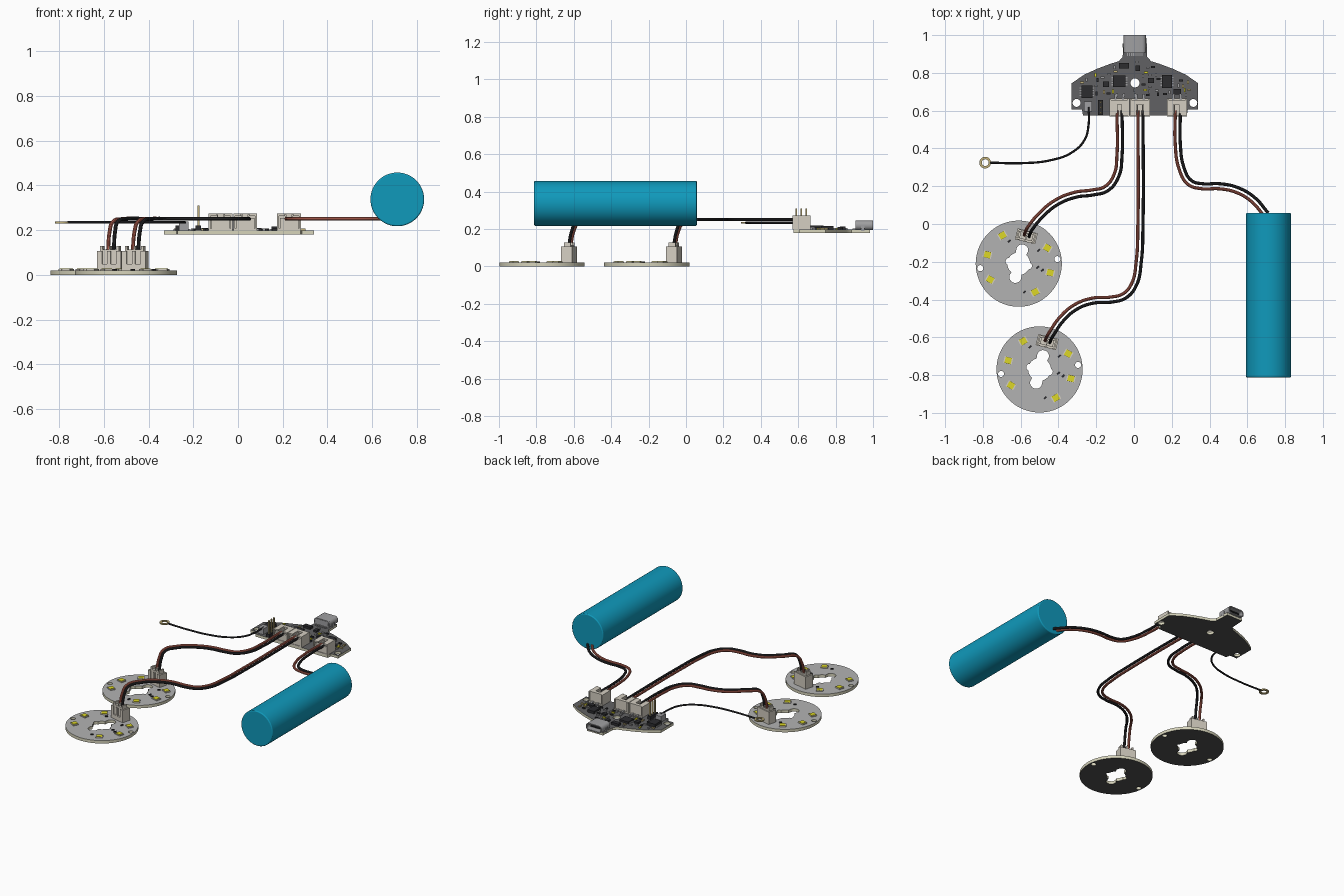
import bpy, bmesh, random
from math import sin, cos, pi, radians, sqrt, atan2
from mathutils import Matrix, Vector

if "Cube" in bpy.data.objects:
    bpy.data.objects.remove(bpy.data.objects["Cube"])

random.seed(4)


def mat(name, r, g, b):
    m = bpy.data.materials.new(name)
    m.diffuse_color = (r, g, b, 1)
    m.use_nodes = True
    m.node_tree.nodes["Principled BSDF"].inputs["Base Color"].default_value = m.diffuse_color
    return m


CREAM = mat("cream", .68, .66, .50)
IVORY = mat("ivory", .66, .62, .54)
MASK = mat("dark_mask", .12, .12, .125)
UNDER = mat("under_mask", .08, .08, .08)
LIGHT = mat("light_mask", .45, .45, .45)
BLACK = mat("black", .025, .025, .028)
RED = mat("red_wire", .50, .13, .09)
YELLOW = mat("yellow", .72, .68, .02)
BLUE = mat("blue", .005, .32, .50)
METAL = mat("metal", .35, .35, .36)
GOLD = mat("gold", .55, .45, .2)


def box(name, x, y, z, w, d, h, m, rot=0):
    """Box standing on z, centred on x, y."""
    bm = bmesh.new()
    bmesh.ops.create_cube(bm, size=1, matrix=Matrix.Translation((x, y, z + h / 2))
                          @ Matrix.Rotation(rot, 4, 'Z') @ Matrix.Diagonal((w, d, h, 1)))
    me = bpy.data.meshes.new(name)
    bm.to_mesh(me)
    bm.free()
    me.materials.append(m)
    ob = bpy.data.objects.new(name, me)
    bpy.context.collection.objects.link(ob)
    return ob


def to_mesh(ob):
    bpy.ops.object.select_all(action='DESELECT')
    ob.select_set(True)
    bpy.context.view_layer.objects.active = ob
    bpy.ops.object.convert(target='MESH')
    ob = bpy.context.object
    bpy.ops.object.shade_smooth_by_angle(angle=radians(35))
    return ob


def plate(name, outlines, z0, z1, side, top=None, bottom=None):
    """Flat plate from an outline followed by its holes."""
    cu = bpy.data.curves.new(name, 'CURVE')
    cu.dimensions, cu.fill_mode, cu.extrude = '2D', 'BOTH', (z1 - z0) / 2
    for pts in outlines:
        s = cu.splines.new('POLY')
        s.points.add(len(pts) - 1)
        for p, (x, y) in zip(s.points, pts):
            p.co = (x, y, 0, 1)
        s.use_cyclic_u = True
    ob = bpy.data.objects.new(name, cu)
    bpy.context.collection.objects.link(ob)
    ob = to_mesh(ob)
    ob.data.transform(Matrix.Translation((0, 0, (z0 + z1) / 2)))
    ob.data.materials.clear()
    for m in (side, top or side, bottom or side):
        ob.data.materials.append(m)
    for f in ob.data.polygons:
        if abs(f.normal.z) > .9:
            f.material_index = 1 if f.center.z > (z0 + z1) / 2 else 2
    return ob


def circle(x, y, r, n=24):
    return [(x + r * cos(2 * pi * i / n), y + r * sin(2 * pi * i / n)) for i in range(n)]


def clover(x, y, circles, n=96):
    """Outline of overlapping circles seen from the centre."""
    pts = []
    for i in range(n):
        a, best = 2 * pi * i / n, 0
        for cx, cy, r in circles:
            dot, cross = cx * cos(a) + cy * sin(a), cx * sin(a) - cy * cos(a)
            if abs(cross) < r:
                best = max(best, dot + sqrt(r * r - cross * cross))
        pts.append((x + best * cos(a), y + best * sin(a)))
    return pts


def wire(name, pts, r, m):
    cu = bpy.data.curves.new(name, 'CURVE')
    cu.dimensions, cu.bevel_depth, cu.bevel_resolution = '3D', r, 3
    cu.use_fill_caps, cu.resolution_u = True, 8
    s = cu.splines.new('BEZIER')
    s.bezier_points.add(len(pts) - 1)
    for b, p in zip(s.bezier_points, pts):
        b.co = p
        b.handle_left_type = b.handle_right_type = 'AUTO'
    cu.materials.append(m)
    ob = bpy.data.objects.new(name, cu)
    bpy.context.collection.objects.link(ob)
    return to_mesh(ob)


def wire_pair(name, pts, gap=.0135):
    """Red wire right of the path, black wire left of it."""
    pts = [Vector(p if len(p) == 3 else (*p, .25)) for p in pts]
    for col, m, side in (("red", RED, gap), ("black", BLACK, -gap)):
        out = []
        for i, p in enumerate(pts):
            t = (pts[min(i + 1, len(pts) - 1)] - pts[max(i - 1, 0)]).xy.normalized()
            out.append(p + Vector((t.y, -t.x, 0)) * side)
        wire(f"{name}_{col}_wire", out, .0085, m)


def socket(name, local, z, w, d, h, m=IVORY):
    """Open-fronted or open-topped housing from (x, y, z, w, d, h) fractions."""
    for i, (x, y, dz, a, b, c) in enumerate(local):
        cx, cy, rot = name[1]
        px, py = x * w, y * d
        box(f"{name[0]}_{i}", cx + px * cos(rot) - py * sin(rot), cy + px * sin(rot) + py * cos(rot),
            z + dz * h, a * w, b * d, c * h, m, rot)


# Round light boards
TILT = radians(-14)
for n, (cx, cy) in enumerate(((-.61, -.21), (-.5, -.77)), 1):
    holes = [clover(cx, cy, [(0, 0, .06), (.018, .07, .032), (-.018, -.07, .032),
                             (.052, -.012, .018), (-.052, .012, .018)]),
             circle(cx - .204, cy - .024, .016), circle(cx + .204, cy + .024, .016)]
    plate(f"light_board_{n}", [circle(cx, cy, .228, 96)] + holes, 0, .02, CREAM, LIGHT, UNDER)
    for a in (120, 29, 164, -16, 209, 300):
        r = radians(a)
        lx, ly = cx + .173 * cos(r), cy + .173 * sin(r)
        rot = radians(30 if a in (120, 300) else -30 if a in (29, 209) else -14)
        box(f"led_base_{n}", lx, ly, .02, .046, .036, .006, IVORY, rot)
        box(f"led_{n}", lx, ly, .026, .034, .034, .003, YELLOW, rot)
    for x, y in ((.10, -.02), (.125, -.035), (.105, .07), (.03, -.15), (-.05, .12)):
        box(f"light_board_part_{n}", cx + x, cy + y, .02, .018, .01, .006, BLACK, TILT + 1)
    # Upright connector: walled housing with a plug inside
    socket((f"light_connector_{n}", (cx + .04, cy + .145, TILT)),
           [(0, 0, 0, 1, 1, .3), (-.46, 0, .3, .08, 1, .6), (.46, 0, .3, .08, 1, .6),
            (0, .45, .3, .84, .1, .6), (-.36, -.45, .3, .14, .1, .6), (.36, -.45, .3, .14, .1, .6),
            (0, -.45, .3, .14, .1, .6), (0, 0, .3, .78, .62, .68),
            (-.34, 0, .98, .1, .62, .17), (.34, 0, .98, .1, .62, .17), (0, 0, .98, .06, .62, .17)],
           .02, .11, .06, .095)

# Control board with curved top and port tongue
half = [(.275, .575), (.28, .605), (.335, .605), (.335, .745), (.27, .79), (.2, .822),
        (.13, .848), (.085, .862), (.065, .885), (.06, .985)]
outline = [(.005 + x, y) for x, y in half] + [(.005 - x, y) for x, y in reversed(half)]
plate("control_board", [outline, circle(-.304, .641, .021), circle(.314, .641, .021),
                        circle(.005, .747, .024)], .18, .198, CREAM, MASK, UNDER)
ZB = .198

# Side-entry connectors with plugs
for n, x in enumerate((-.078, .032, .228), 1):
    socket((f"board_connector_{n}", (x, .617, 0)),
           [(0, 0, 0, 1, 1, .12), (-.46, 0, .12, .08, 1, .88), (.46, 0, .12, .08, 1, .88),
            (0, .3, .12, .84, .25, .88), (-.3, -.1, .86, .26, .7, .14), (.3, -.1, .86, .26, .7, .14),
            (0, -.1, .12, .78, .72, .62), (-.13, 0, .74, .06, .7, .2), (.13, 0, .74, .06, .7, .2)],
           ZB, .106, .095, .075)
    for s in (-.02, .02):
        box(f"connector_leg_{n}", x + s, .672, ZB, .012, .03, .012, METAL)

# Charging port shell, back and tongue
rim = [[], []]
for k, ins in enumerate((0, .007)):
    for sx, sz, a0 in ((1, 1, 0), (-1, 1, 90), (-1, -1, 180), (1, -1, 270)):
        for j in range(5):
            a = radians(a0 + j * 22.5)
            rim[k].append((sx * .038 + (.022 - ins) * cos(a), sz * .003 + (.022 - ins) * sin(a)))
port = plate("charging_port_shell", rim, 0, .093, METAL)
port.data.transform(Matrix.Translation((.004, 1.0, .22)) @ Matrix.Rotation(radians(90), 4, 'X'))
box("charging_port_back", .004, .915, .199, .1, .02, .042, METAL)
box("charging_port_tongue", .004, .955, .217, .07, .06, .007, BLACK)
for s in (-1, 1):
    box("charging_port_tab", .004 + s * .06, .945, .19, .008, .02, .03, METAL)
for i in range(8):
    box("charging_port_pin", -.034 + i * .011, .9, ZB, .006, .02, .006, METAL)

# Main chips: x, y, width, depth, height
chips = [(-.077, .756, .066, .062, .014), (-.25, .7, .058, .068, .022), (.175, .755, .052, .068, .018),
         (-.053, .838, .055, .03, .016), (.02, .825, .025, .03, .012), (.23, .7, .04, .03, .012),
         (-.148, .74, .03, .03, .012), (.09, .76, .03, .025, .012)]
for x, y, w, d, h in chips:
    box("chip", x, y, ZB, w, d, h, BLACK)
    if w > .05 and d > .05:
        for s in (-1, 1):
            for i in range(4):
                box("chip_leg", x + s * (w / 2 + .004), y + (i - 1.5) * d / 5, ZB, .01, .006, .006, METAL)

# Tiny parts scattered clear of the chips, holes and connectors
taken = [(x, y, w / 2 + .018, d / 2 + .014) for x, y, w, d, h in chips]
taken += [(.005, .747, .04, .035), (-.24, .62, .03, .04), (-.177, .617, .02, .05)]
for i in range(420):
    x, y = random.uniform(-.3, .3), random.uniform(.68, .86)
    if y > .875 - .42 * abs(x) or any(abs(x - a) < w and abs(y - b) < d for a, b, w, d in taken):
        continue
    taken.append((x, y, .021, .017))
    box("small_part", x, y, ZB, .02, .01, .008,
        random.choice((BLACK, METAL, METAL, GOLD, YELLOW)), random.choice((0, pi / 2)))

# Pin header
box("pin_header_base", -.177, .617, ZB, .025, .08, .022, BLACK)
for y in (.59, .617, .644):
    box("header_pin", -.177, y, ZB, .008, .008, .112, GOLD)

# Ground lead with ring terminal
box("ground_clip", -.243, .622, ZB, .042, .055, .04, METAL)
ground = [(-.24, .62), (-.24, .53), (-.262, .445), (-.33, .378), (-.44, .338), (-.6, .322), (-.762, .325)]
wire("ground_wire", [(x, y, .234) for x, y in ground], .006, BLACK)
plate("ring_terminal", [circle(-.788, .325, .031, 32), circle(-.788, .325, .018, 32)], .23, .238, GOLD)

# Wire pairs to the lights and the battery
wire_pair("light_1", [(-.077, .6), (-.077, .36), (-.092, .26), (-.145, .188), (-.22, .167), (-.31, .155),
                      (-.41, .115), (-.5, .04), (-.55, -.022, .235), (-.562, -.045, .19), (-.568, -.062, .11)])
wire_pair("light_2", [(.034, .6), (.034, .0), (.025, -.2), (.0, -.32), (-.05, -.38), (-.12, -.4),
                      (-.22, -.406), (-.31, -.44), (-.385, -.505), (-.438, -.582, .235),
                      (-.451, -.605, .19), (-.458, -.622, .11)])
wire_pair("battery", [(.232, .6), (.232, .42), (.25, .3), (.295, .22), (.36, .2), (.45, .2),
                      (.54, .182), (.63, .13), (.7, .05)])

# Battery cell lying along y
bpy.ops.mesh.primitive_cylinder_add(vertices=64, radius=.12, depth=.87, location=(.712, -.377, .337),
                                    rotation=(pi / 2, 0, 0))
cell = bpy.context.object
cell.name = "battery_cell"
cell.data.materials.append(BLUE)
bev = cell.modifiers.new("edge", 'BEVEL')
bev.width, bev.segments, bev.limit_method, bev.angle_limit = .006, 3, 'ANGLE', radians(50)
bpy.ops.object.shade_smooth_by_angle(angle=radians(35))
